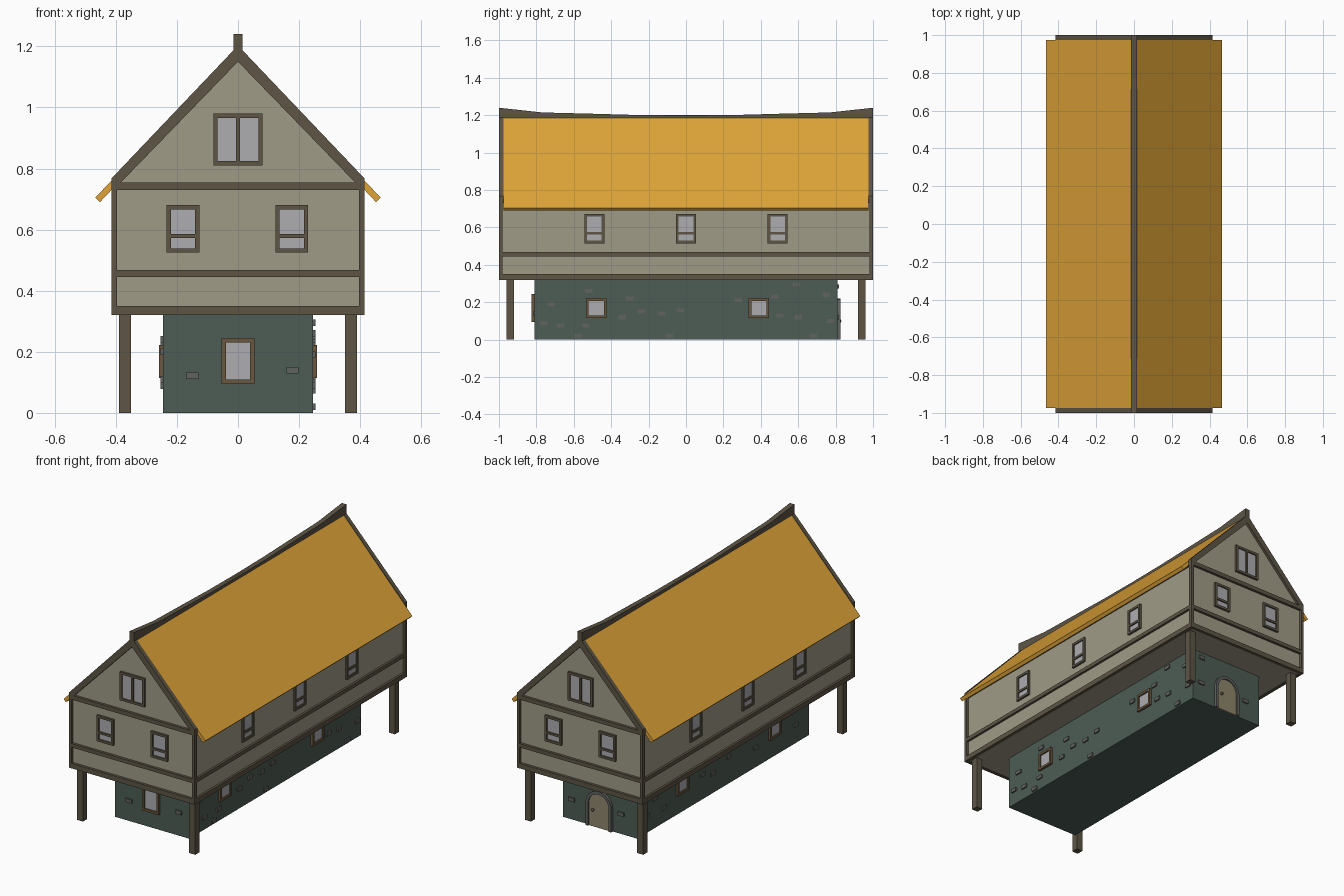
import bpy, bmesh, math
from mathutils import Matrix

if "Cube" in bpy.data.objects:
    bpy.data.objects.remove(bpy.data.objects["Cube"])

COL = {"plaster": (.35, .33, .24), "timber": (.11, .09, .06), "thatch": (.74, .37, .04),
       "stone": (.075, .11, .09), "brick": (.12, .125, .115), "glass": (.42, .42, .44),
       "frame": (.14, .095, .05), "door": (.27, .24, .15)}
MATS = {}
for k, c in COL.items():
    MATS[k] = bpy.data.materials.new(k)
    MATS[k].diffuse_color = (*c, 1)

# Each wall is a rotation; u runs along it, d is the distance outward from the centre
FRONT, RIGHT, BACK, LEFT = 0, 90, 180, -90


def plates(name, wall, items, mat):
    """Extrude each (outline in u,z ; d0 ; d1) outward from a wall, as one object."""
    bm = bmesh.new()
    for pts, d0, d1 in items:
        a = [bm.verts.new((u, -d0, z)) for u, z in pts]
        b = [bm.verts.new((u, -d1, z)) for u, z in pts]
        bm.faces.new(a)
        bm.faces.new(b[::-1])
        n = len(pts)
        for i in range(n):
            bm.faces.new((a[i], b[i], b[(i + 1) % n], a[(i + 1) % n]))
    bm.transform(Matrix.Rotation(math.radians(wall), 4, 'Z'))
    bmesh.ops.recalc_face_normals(bm, faces=bm.faces)
    me = bpy.data.meshes.new(name)
    bm.to_mesh(me)
    bm.free()
    me.materials.append(MATS[mat])
    ob = bpy.data.objects.new(name, me)
    bpy.context.collection.objects.link(ob)
    return ob


def rect(u0, u1, z0, z1):
    return [(u0, z0), (u1, z0), (u1, z1), (u0, z1)]


def window(name, wall, u, z0, z1, w, d, out, bar=None, mat="timber", t=.014):
    u0, u1 = u - w / 2, u + w / 2
    bars = [rect(u0, u0 + t, z0, z1), rect(u1 - t, u1, z0, z1),
            rect(u0 + t, u1 - t, z0, z0 + t), rect(u0 + t, u1 - t, z1 - t, z1)]
    if bar == "cross":
        bars.append(rect(u0 + t, u1 - t, z0 + .047, z0 + .06))
    elif bar == "upright":
        bars.append(rect(u - .006, u + .006, z0 + t, z1 - t))
    plates(name + "_frame", wall, [(b, d - .005, d + out) for b in bars], mat)
    plates(name + "_glass", wall, [(rect(u0 + t, u1 - t, z0 + t, z1 - t), d - .005, d + out * .4)], "glass")


# Stone ground floor and corner stilts
plates("stone_base", FRONT, [(rect(-.245, .245, 0, .32), -.81, .81)], "stone")
for sx in (-1, 1):
    for sy in (-1, 1):
        plates("stilt", FRONT, [(rect(sx * .37 - .02, sx * .37 + .02, 0, .325), sy * .94 - .02, sy * .94 + .02)], "timber")

# Plastered upper floor with gable
plates("upper_house", FRONT, [([(-.402, .322), (.402, .322), (.402, .74), (0, 1.165), (-.402, .74)], -.985, .985)], "plaster")

# Horizontal beams, corner posts and gable rafters
LEVELS = [(.32, .35), (.445, .468), (.73, .755)]
for n, wall, half, d in (("front", FRONT, .415, 1), ("back", BACK, .415, 1),
                         ("right", RIGHT, .98, .415), ("left", LEFT, .98, .415)):
    plates(n + "_beams", wall, [(rect(-half, half, a, b), d - .02, d) for a, b in LEVELS], "timber")
    if d == 1:
        posts = [(rect(s * .406 - .009, s * .406 + .009, .32, .76), .98, 1) for s in (-1, 1)]
        plates(n + "_posts", wall, posts, "timber")
        half_rafter = [(0, 1.15), (.383, .755), (.415, .755), (.415, .767), (0, 1.203)]
        plates(n + "_rafters", wall, [([(s * u, z) for u, z in half_rafter], .975, 1) for s in (-1, 1)], "timber")

# Roof slopes and sagging ridge beam
for n, s in (("right", 1), ("left", -1)):
    slope = [(0, 1.2), (.467, .705), (.452, .69), (0, 1.17)]
    plates(n + "_roof", FRONT, [([(s * u, z) for u, z in slope], -.975, .975)], "thatch")
crest = [(-1, 1.24), (-.77, 1.215), (-.5, 1.208), (-.25, 1.201), (0, 1.199)]
crest += [(-u, z) for u, z in crest[-2::-1]]
plates("ridge_beam", RIGHT, [(crest + [(1, 1.15), (-1, 1.15)], -.015, .015)], "timber")

# Upper windows
for n, wall in (("front", FRONT), ("back", BACK)):
    for u in (-.18, .176):
        window(n + "_window", wall, u, .525, .68, .108, .985, .013, "cross")
    window(n + "_gable_window", wall, 0, .81, .98, .162, .985, .013, "upright")
for n, wall in (("right", RIGHT), ("left", LEFT)):
    for u in (-.49, 0, .49):
        window(n + "_window", wall, u, .515, .672, .106, .402, .012, "cross")

# Ground floor windows
window("base_front_window", FRONT, 0, .095, .245, .108, .81, .017, None, "frame")
for n, wall, s in (("right", RIGHT, 1), ("left", LEFT, -1)):
    for u in (-.48, .39):
        window("base_%s_window" % n, wall, s * u, .115, .222, .11, .245, .014, None, "frame")


# Arched back door with surround and knob
def arch(w, spring):
    return [(w * math.cos(a), spring + w * math.sin(a)) for a in [math.pi * i / 12 for i in range(13)]]


outer, inner = arch(.085, .135), arch(.068, .135)
outer = [(.085, 0)] + outer + [(-.085, 0)]
inner = [(.068, 0)] + inner + [(-.068, 0)]
plates("door_surround", BACK, [([outer[i], outer[i + 1], inner[i + 1], inner[i]], .805, .826)
                               for i in range(len(outer) - 1)], "brick")
plates("door", BACK, [(inner, .805, .817)], "door")
bpy.ops.mesh.primitive_uv_sphere_add(segments=12, ring_count=8, radius=.009, location=(.04, .822, .1))
bpy.context.object.name = "door_knob"
bpy.context.object.data.materials.append(MATS["timber"])


# Stones standing proud of the base walls
def bricks(name, wall, spots, d):
    plates(name, wall, [(rect(u - .02, u + .02, z - .011, z + .011), d - .005, d + .008) for u, z in spots], "brick")


right_spots = [(-.52, .26), (-.72, .19), (-.3, .22), (-.24, .15), (-.34, .12), (-.13, .14), (-.03, .155),
               (-.76, .09), (-.67, .075), (-.535, .075), (-.58, .02), (-.09, .02), (.28, .21), (.475, .23),
               (.59, .295), (.75, .24), (.5, .13), (.6, .12), (.77, .1), (.68, .02)]
left_spots = [(-.72, .1), (-.65, .18), (-.56, .09), (-.3, .23), (-.2, .15), (-.1, .12), (.05, .16),
              (.2, .24), (.3, .12), (.6, .2), (.68, .11)]
bricks("right_stones", RIGHT, right_spots, .245)
bricks("left_stones", LEFT, left_spots, .245)
bricks("front_stones", FRONT, [(-.15, .122), (.178, .14)], .81)
bricks("back_stones", BACK, [(-.18, .285), (-.185, .12), (.14, .12)], .81)

for m in bpy.data.materials:
    if m.users and not m.is_grease_pencil:
        m.use_nodes = True
        m.node_tree.nodes["Principled BSDF"].inputs["Base Color"].default_value = m.diffuse_color
